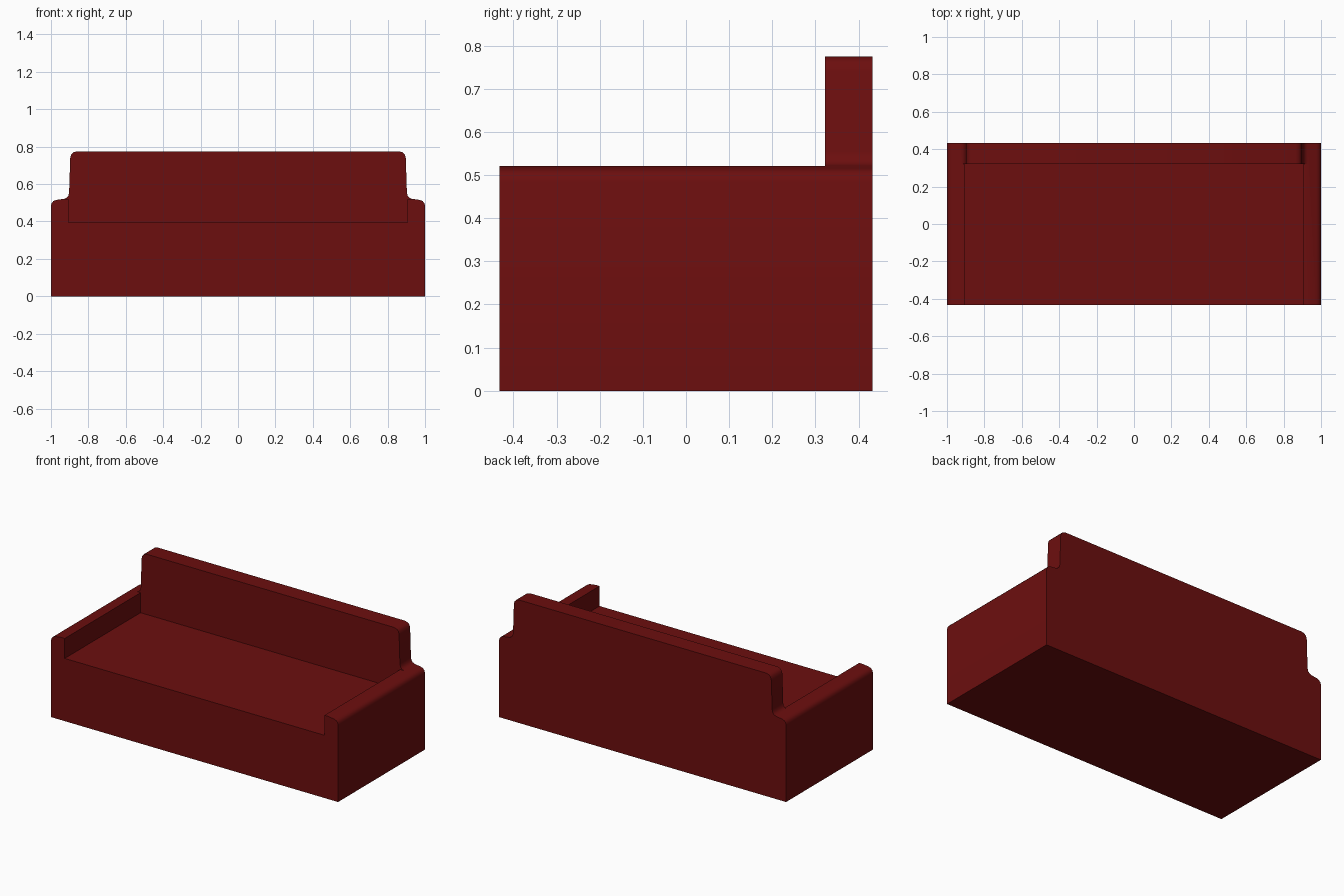
import bpy, bmesh

if "Cube" in bpy.data.objects:
    bpy.data.objects.remove(bpy.data.objects["Cube"])

red = bpy.data.materials.new("dark red upholstery")
red.diffuse_color = (0.15, 0.0045, 0.0045, 1)
red.use_nodes = True
red.node_tree.nodes["Principled BSDF"].inputs["Base Color"].default_value = red.diffuse_color

DEPTH = 0.432      # half depth
BACK_FRONT = 0.322 # front plane of the backrest


def prism(name, half, y0, y1):
    """Mirror a right-hand half profile (x, z), bottom to top, and extrude it along y."""
    outline = half + [(-x, z) for x, z in reversed(half)]
    bm = bmesh.new()
    face = bm.faces.new([bm.verts.new((x, y0, z)) for x, z in outline])
    ext = bmesh.ops.extrude_face_region(bm, geom=[face])
    moved = [v for v in ext["geom"] if isinstance(v, bmesh.types.BMVert)]
    bmesh.ops.translate(bm, verts=moved, vec=(0, y1 - y0, 0))
    bmesh.ops.recalc_face_normals(bm, faces=bm.faces)
    mesh = bpy.data.meshes.new(name)
    bm.to_mesh(mesh)
    bm.free()
    mesh.materials.append(red)
    obj = bpy.data.objects.new(name, mesh)
    bpy.context.collection.objects.link(obj)
    return obj


# Whole sofa silhouette: rounded arm, concave step, rounded backrest top
silhouette = [(1.0, 0), (1.0, 0.485), (0.996, 0.499), (0.987, 0.509), (0.972, 0.515),
              (0.93, 0.521), (0.916, 0.527), (0.907, 0.538), (0.903, 0.555),
              (0.897, 0.74), (0.892, 0.758), (0.882, 0.769), (0.862, 0.775)]
sofa = prism("sofa_body", silhouette, -DEPTH, DEPTH)

# Cutter that opens the seat between the arms and clears the space above them
opening = [(0.905, 0.395), (0.905, 0.521), (0.97, 0.521), (0.97, 1.0)]
cutter = prism("seat_cutter", opening, -DEPTH - 0.2, BACK_FRONT)
cutter.hide_render = True

cut = sofa.modifiers.new("seat_opening", "BOOLEAN")
cut.operation = "DIFFERENCE"
cut.solver = "EXACT"
cut.object = cutter
bpy.context.view_layer.objects.active = sofa
sofa.select_set(True)
bpy.ops.object.modifier_apply(modifier=cut.name)
bpy.data.objects.remove(cutter)

# Soft shading on the rounded corners only
bpy.ops.object.shade_smooth_by_angle(angle=0.6)
